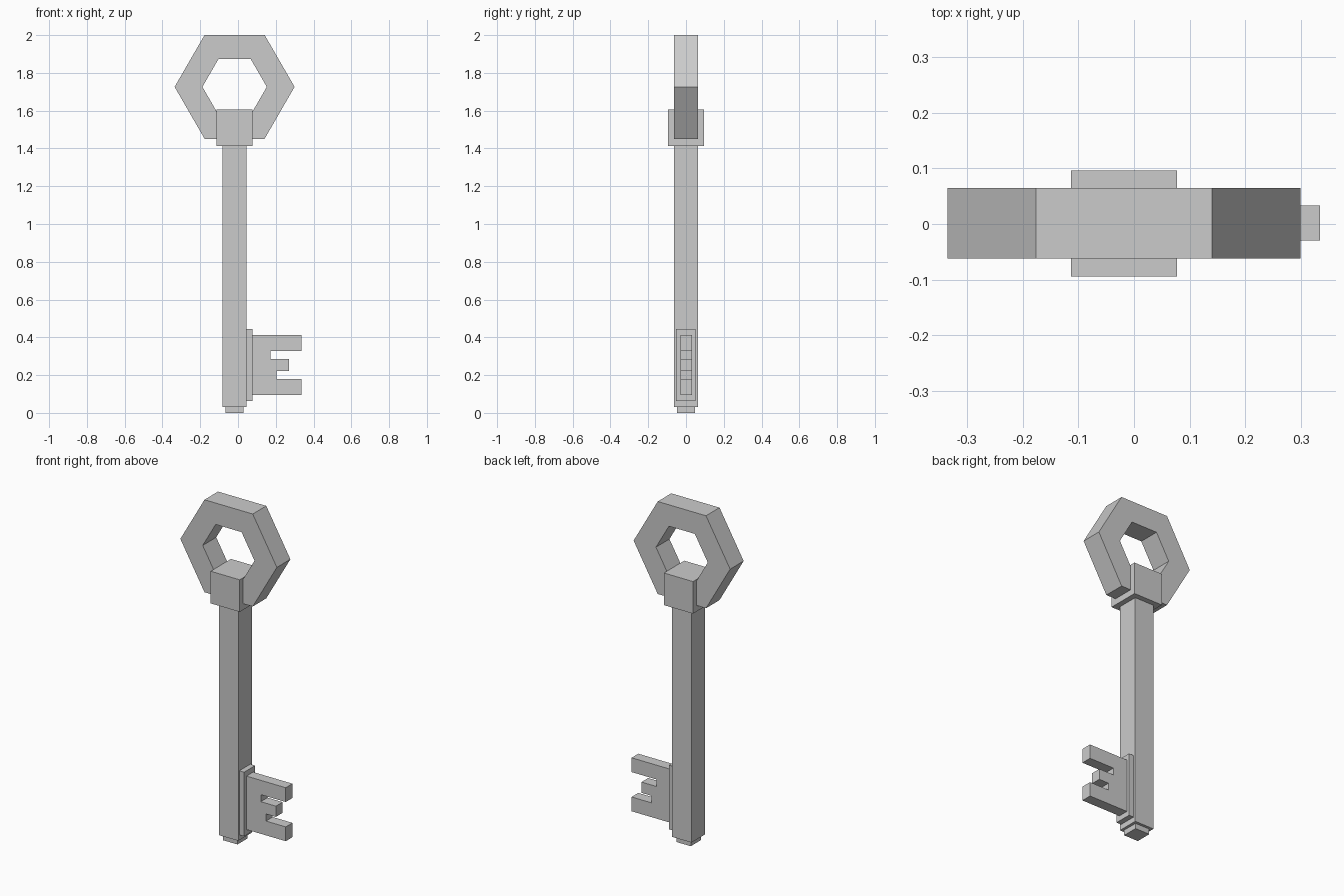
import bpy, bmesh, math

if "Cube" in bpy.data.objects:
    bpy.data.objects.remove(bpy.data.objects["Cube"])

AXIS_X = -0.018   # centre line of shaft and bow
R = math.radians


def make_object(name, bm):
    bmesh.ops.recalc_face_normals(bm, faces=bm.faces)
    mesh = bpy.data.meshes.new(name)
    bm.to_mesh(mesh)
    bm.free()
    obj = bpy.data.objects.new(name, mesh)
    bpy.context.collection.objects.link(obj)
    return obj


def box(name, x, y, z):
    """Box from (min, max) ranges."""
    bm = bmesh.new()
    bmesh.ops.create_cube(bm, size=1)
    for v in bm.verts:
        v.co = [r[0] + (c + 0.5) * (r[1] - r[0]) for c, r in zip(v.co, (x, y, z))]
    return make_object(name, bm)


def square_bar(name, half, z):
    return box(name, (AXIS_X - half, AXIS_X + half), (0.001 - half, 0.001 + half), z)


def extruded_profile(name, points, y0, y1):
    """XZ outline extruded along y."""
    bm = bmesh.new()
    face = bm.faces.new([bm.verts.new((x, y0, z)) for x, z in points])
    new = bmesh.ops.extrude_face_region(bm, geom=[face], use_keep_orig=True)["geom"]
    verts = [g for g in new if isinstance(g, bmesh.types.BMVert)]
    bmesh.ops.translate(bm, verts=verts, vec=(0, y1 - y0, 0))
    return make_object(name, bm)


def hex_ring(name, z, outer, inner, y0, y1):
    """Six-sided ring with a rectangular section."""
    bm = bmesh.new()
    loops = [[bm.verts.new((AXIS_X + r * math.cos(R(60 * i)), y, z + r * math.sin(R(60 * i))))
              for i in range(6)]
             for r, y in ((outer, y0), (outer, y1), (inner, y1), (inner, y0))]
    for k in range(4):
        a, b = loops[k], loops[(k + 1) % 4]
        for i in range(6):
            j = (i + 1) % 6
            bm.faces.new((a[i], a[j], b[j], b[i]))
    return make_object(name, bm)


# Handle ring and collar
hex_ring("bow_ring", 1.726, 0.3175, 0.1705, -0.0625, 0.0645)
square_bar("collar", 0.0955, (1.414, 1.605))

# Shaft and its stepped tip
square_bar("shaft", 0.0635, (0.032, 1.414))
square_bar("shaft_tip", 0.0475, (0.0, 0.032))

# Backing plate and toothed bit
box("bit_plate", (0.045, 0.077), (-0.053, 0.051), (0.064, 0.445))
extruded_profile("bit_teeth", [
    (0.077, 0.095), (0.335, 0.095), (0.335, 0.180), (0.205, 0.180),
    (0.205, 0.222), (0.270, 0.222), (0.270, 0.286), (0.171, 0.286),
    (0.171, 0.328), (0.335, 0.328), (0.335, 0.413), (0.077, 0.413),
], -0.030, 0.033)
